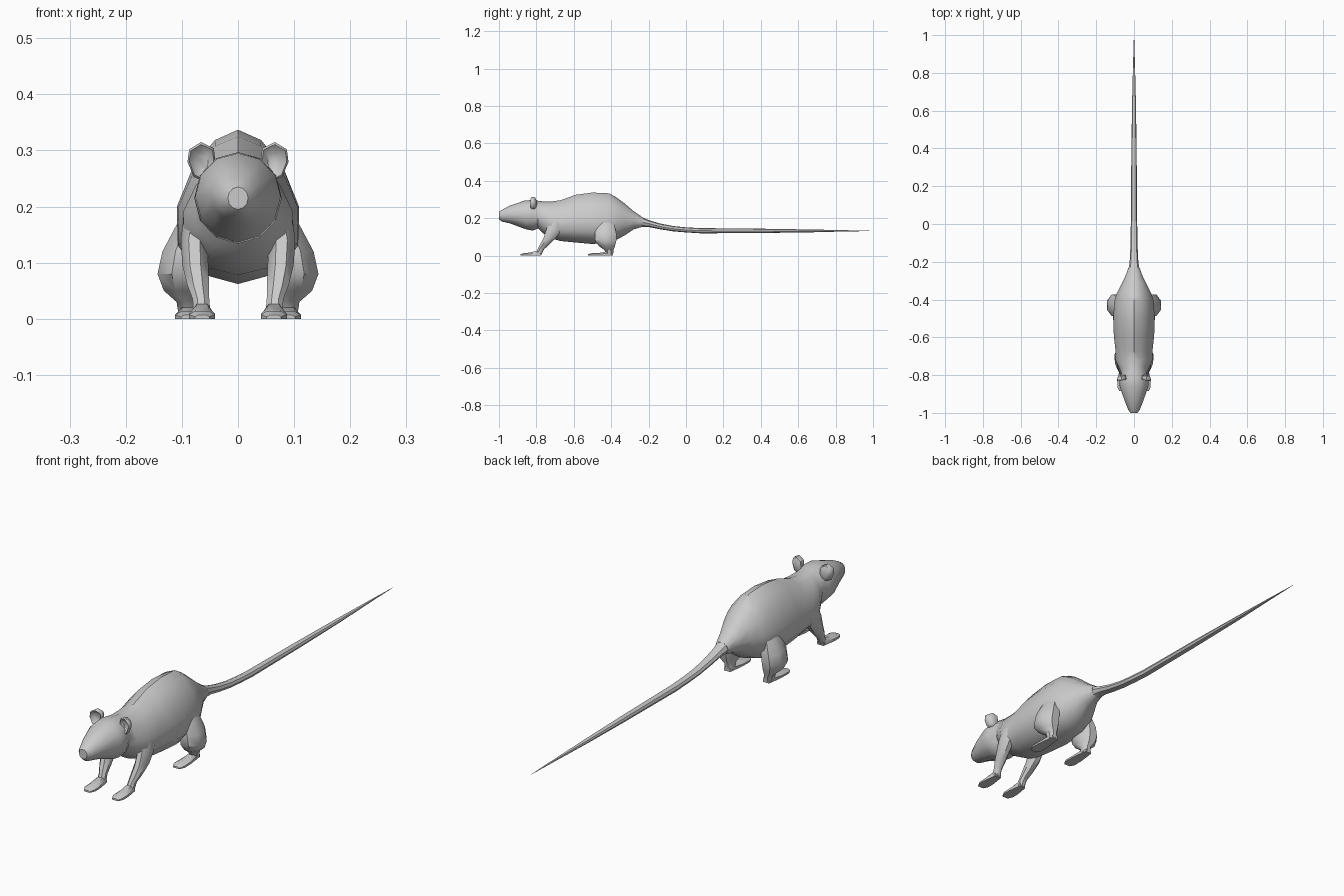
import bpy, math
from mathutils import Vector

if "Cube" in bpy.data.objects:
    bpy.data.objects.remove(bpy.data.objects["Cube"])


def finish(name, verts, faces, angle=40):
    mesh = bpy.data.meshes.new(name)
    mesh.from_pydata(verts, [], faces)
    ob = bpy.data.objects.new(name, mesh)
    bpy.context.collection.objects.link(ob)
    bpy.ops.object.select_all(action='DESELECT')
    ob.select_set(True)
    bpy.context.view_layer.objects.active = ob
    bpy.ops.object.mode_set(mode='EDIT')
    bpy.ops.mesh.select_all(action='SELECT')
    bpy.ops.mesh.normals_make_consistent(inside=False)
    bpy.ops.object.mode_set(mode='OBJECT')
    bpy.ops.object.shade_smooth_by_angle(angle=math.radians(angle))
    return ob


def loft(name, rings, angle=40):
    """Skin a list of equal-length point rings and cap both ends."""
    n = len(rings[0])
    verts = [p for r in rings for p in r]
    faces = [(i * n + j, i * n + (j + 1) % n, (i + 1) * n + (j + 1) % n, (i + 1) * n + j)
             for i in range(len(rings) - 1) for j in range(n)]
    faces += [tuple(range(n)), tuple(range((len(rings) - 1) * n, len(rings) * n))]
    return finish(name, verts, faces, angle)


def upright_ring(y, top, bottom, w, k=0.0, x=0.0, n=12):
    """Ring facing along y; k makes it pear shaped (wider below)."""
    zc, h = (top + bottom) / 2, (top - bottom) / 2
    pts = []
    for i in range(n):
        a = math.tau * i / n + math.pi / 2
        pts.append((x + w * math.cos(a) * (1 - k * math.sin(a)), y, zc + h * math.sin(a)))
    return pts


def flat_ring(x, y, z, rx, ry, n=8):
    """Horizontal ring for limbs."""
    return [(x + rx * math.cos(math.tau * (i + .5) / n),
             y + ry * math.sin(math.tau * (i + .5) / n), z) for i in range(n)]


# Head, body and tail root: y, top, bottom, half width, pear factor
body = [
    (-1.00, .235, .195, .018, 0), (-.985, .245, .182, .030, 0),
    (-.94, .268, .172, .048, 0), (-.86, .295, .142, .076, 0),
    (-.82, .297, .134, .078, 0), (-.79, .293, .145, .066, 0),
    (-.765, .290, .120, .078, .15), (-.72, .289, .092, .098, .25),
    (-.67, .296, .078, .098, .28), (-.59, .325, .070, .107, .28),
    (-.50, .337, .062, .109, .28), (-.41, .333, .070, .105, .28),
    (-.37, .310, .085, .092, .2), (-.33, .280, .107, .073, .1),
    (-.28, .238, .140, .047, 0), (-.23, .203, .155, .029, 0)]
loft("body", [upright_ring(*r) for r in body])

# Tail: y, top, bottom, half width
tail = [(-.25, .212, .153, .031), (-.20, .190, .153, .023), (-.14, .172, .141, .020),
        (-.07, .158, .130, .018), (0, .151, .124, .017), (.08, .147, .119, .016),
        (.40, .144, .121, .014), (.65, .140, .124, .010), (.85, .136, .129, .005),
        (1.0, .1325, .1315, .0006)]
loft("tail", [upright_ring(*r, n=8) for r in tail])

# Limbs: x, y, z, half width, half depth
front_leg = [(.070, -.690, .190, .028, .040), (.078, -.705, .140, .026, .046),
             (.076, -.728, .095, .025, .036), (.071, -.755, .060, .021, .027),
             (.066, -.775, .035, .016, .019), (.064, -.790, .004, .017, .018)]
hind_leg = [(.075, -.430, .205, .016, .030), (.085, -.430, .165, .028, .050),
            (.095, -.430, .120, .043, .062), (.100, -.430, .080, .047, .062),
            (.097, -.422, .050, .038, .046), (.090, -.412, .030, .021, .026),
            (.088, -.408, .004, .019, .020)]
# Paws: y, top, half width
front_paw = [(-.885, .007, .013), (-.865, .014, .023), (-.835, .016, .023),
             (-.80, .026, .018), (-.775, .022, .014)]
hind_paw = [(-.525, .007, .014), (-.505, .013, .024), (-.46, .015, .023),
            (-.425, .022, .019), (-.39, .016, .014)]
# Ear outline: x, z
ear = [(.040, .278), (.043, .304), (.066, .315), (.087, .302),
       (.090, .280), (.079, .253), (.060, .245), (.045, .258)]


def make_ear(name, s):
    """Cupped disc, hollow at the front."""
    c = Vector((sum(p[0] for p in ear) / 8, sum(p[1] for p in ear) / 8))

    def ring(f, y):
        return [(s * (c.x + (p[0] - c.x) * f), y - .2 * (p[0] - .045) * f,
                 c.y + (p[1] - c.y) * f) for p in ear]
    return loft(name, [ring(.45, -.812), ring(.88, -.825), ring(1, -.82),
                       ring(.9, -.803), ring(.45, -.798)], 50)


for side, s in (("right", 1), ("left", -1)):
    for name, limb, paw in (("front", front_leg, front_paw), ("hind", hind_leg, hind_paw)):
        loft(f"{name}_leg_{side}", [flat_ring(s * x, *r) for x, *r in limb])
        px = limb[-1][0]
        loft(f"{name}_paw_{side}",
             [[(s * (px - w), y, 0), (s * (px + w), y, 0), (s * (px + w), y, t * .55),
               (s * (px + w * .55), y, t), (s * (px - w * .55), y, t),
               (s * (px - w), y, t * .55)] for y, t, w in paw])
    make_ear(f"ear_{side}", s)
